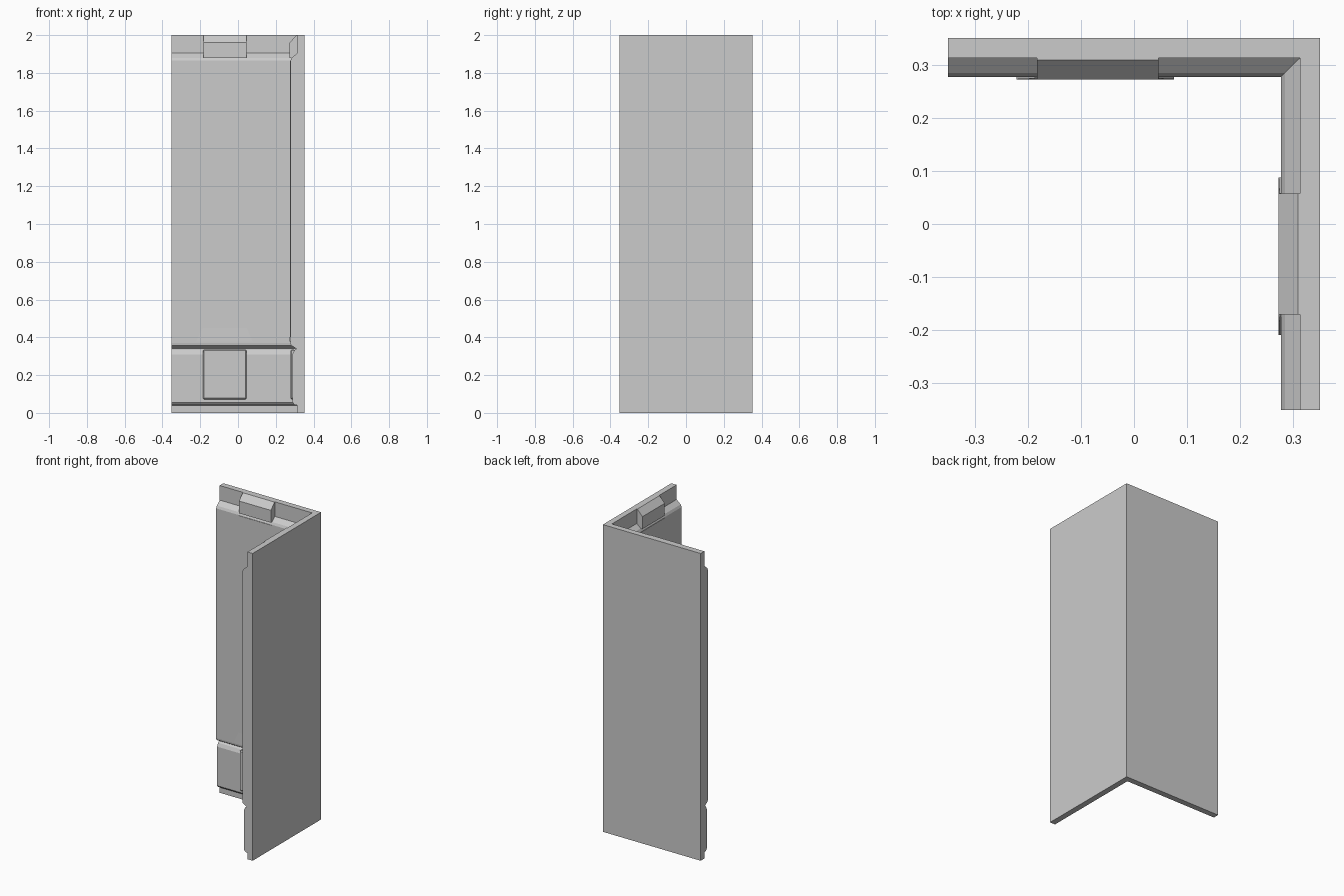
import bpy, bmesh

if "Cube" in bpy.data.objects:
    bpy.data.objects.remove(bpy.data.objects["Cube"])

H = 0.352  # half width of the corner; d = depth inward from the outer faces


def finish(name, bm, bevel=0):
    bmesh.ops.recalc_face_normals(bm, faces=bm.faces)
    me = bpy.data.meshes.new(name)
    bm.to_mesh(me)
    bm.free()
    ob = bpy.data.objects.new(name, me)
    bpy.context.collection.objects.link(ob)
    if bevel:
        m = ob.modifiers.new("edge_chamfer", 'BEVEL')
        m.width = bevel
        m.segments = 1
    return ob


def loft(name, rings, bevel=0):
    """Skin a series of matching closed rings and cap both ends."""
    bm = bmesh.new()
    vr = [[bm.verts.new(p) for p in r] for r in rings]
    n = len(vr[0])
    for a, b in zip(vr, vr[1:]):
        for i in range(n):
            j = (i + 1) % n
            bm.faces.new((a[i], a[j], b[j], b[i]))
    bm.faces.new(vr[0])
    bm.faces.new(vr[-1])
    return finish(name, bm, bevel)


def place(side, u, d, z):
    return (u, H - d, z) if side == "back" else (H - d, u + 0.012, z)


# Corner wall: one moulded profile mitred around the L
profile = [(0, 0), (0.038, 0), (0.038, 0.04), (0.052, 0.043), (0.064, 0.056),
           (0.064, 0.31), (0.054, 0.332), (0.043, 0.34), (0.072, 0.358),
           (0.074, 0.37), (0.074, 1.865), (0.067, 1.88), (0.038, 1.905),
           (0.038, 2), (0, 2)]
loft("corner_wall", [
    [(-H, H - d, z) for d, z in profile],
    [(H - d, H - d, z) for d, z in profile],
    [(H - d, -H, z) for d, z in profile]])

cap = [(0.03, 1.88), (0.079, 1.88), (0.079, 1.96), (0.042, 2), (0.03, 2)]
for side in ("back", "right"):
    # Bracket at the top with a sloped upper face
    loft(side + "_top_bracket",
         [[place(side, u, d, z) for d, z in cap] for u in (-0.183, 0.046)])
    # Panel block at the base
    block = [(0.05, 0.072), (0.075, 0.072), (0.075, 0.335), (0.05, 0.335)]
    loft(side + "_base_block",
         [[place(side, u, d, z) for d, z in block] for u in (-0.185, 0.046)], 0.006)
    # Shallow pilaster, flaring at its foot
    rings = []
    for z, u0, u1, d in ((0.378, -0.222, 0.076, 0.0785), (0.45, -0.188, 0.047, 0.077),
                         (1.862, -0.188, 0.047, 0.0765)):
        rings.append([place(side, *p, z) for p in
                      ((u0, 0.06), (u0, d), (u1, d), (u1, 0.06))])
    loft(side + "_pilaster", rings)
